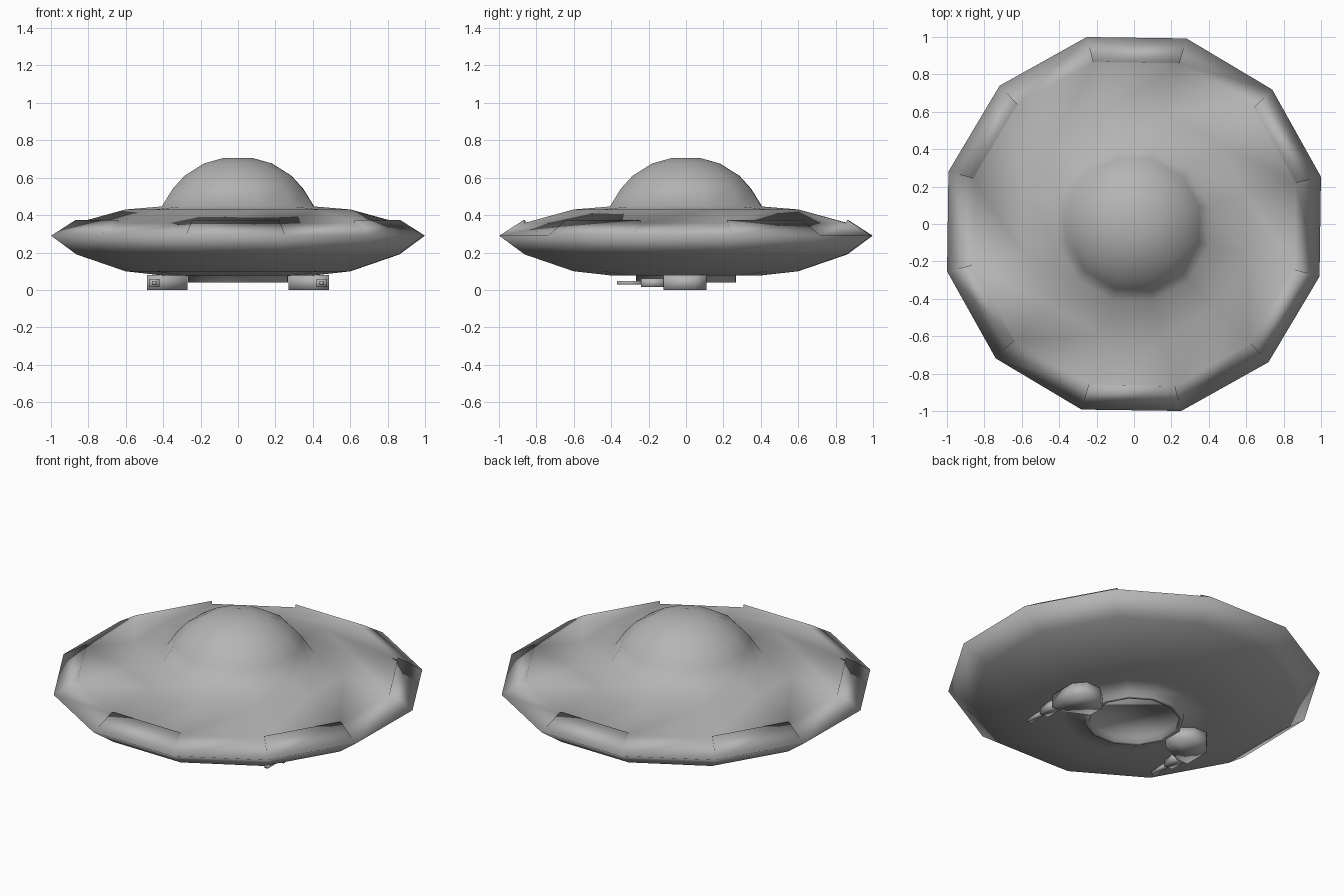
import bpy, bmesh, math

if "Cube" in bpy.data.objects:
    bpy.data.objects.remove(bpy.data.objects["Cube"])

SIDES = 12
TURN = math.radians(14.2)

grey = bpy.data.materials.new("hull_grey")
grey.diffuse_color = (0.46, 0.46, 0.46, 1)
grey.use_nodes = True
grey.node_tree.nodes["Principled BSDF"].inputs["Base Color"].default_value = grey.diffuse_color


def finish(name, bm):
    """Turn a bmesh into a fully smooth-shaded grey object."""
    bmesh.ops.recalc_face_normals(bm, faces=bm.faces)
    for f in bm.faces:
        f.smooth = True
    me = bpy.data.meshes.new(name)
    bm.to_mesh(me)
    bm.free()
    me.materials.append(grey)
    ob = bpy.data.objects.new(name, me)
    bpy.context.collection.objects.link(ob)
    return ob


def polar(r, z, k):
    a = TURN + k * 2 * math.pi / SIDES
    return (r * math.cos(a), r * math.sin(a), z)


def prism(bm, outline, z0, z1):
    face = bm.faces.new([bm.verts.new((x, y, z0)) for x, y in outline])
    up = bmesh.ops.extrude_face_region(bm, geom=[face])['geom']
    bmesh.ops.translate(bm, vec=(0, 0, z1 - z0),
                        verts=[v for v in up if isinstance(v, bmesh.types.BMVert)])


def box(bm, x0, x1, y0, y1, z0, z1):
    prism(bm, [(x0, y0), (x1, y0), (x1, y1), (x0, y1)], z0, z1)


# Saucer body in one skin: hatch recess, hatch ring, hull, rim, dome
profile = [(0.25, 0.074), (0.25, 0.04), (0.275, 0.04), (0.275, 0.076), (0.41, 0.077),
           (0.62, 0.10), (0.89, 0.19), (1.03, 0.29), (0.89, 0.358), (0.62, 0.43),
           (0.42, 0.446), (0.36, 0.54), (0.295, 0.61), (0.187, 0.676), (0.08, 0.705)]
RIM = 7
bm = bmesh.new()
rings = [[bm.verts.new(polar(r, z, k)) for k in range(SIDES)] for r, z in profile]
for i, (a, b) in enumerate(zip(rings, rings[1:])):
    for k in range(SIDES):
        j = (k + 1) % SIDES
        if i == RIM and k % 2 == 0:
            # Raised rim flap on every other side
            t0, t1 = (bm.verts.new(polar(0.895, 0.374, n)) for n in (k, j))
            for f in ((a[k], a[j], t1, t0), (t0, t1, b[j], b[k]),
                      (a[k], t0, b[k]), (a[j], b[j], t1)):
                bm.faces.new(f)
        else:
            bm.faces.new((a[k], a[j], b[j], b[k]))
bm.faces.new(rings[0])
bm.faces.new(rings[-1])
finish("saucer_body", bm)

# Gun pods with stepped square barrels, left and right
for side, name in ((1, "right_gun"), (-1, "left_gun")):
    bm = bmesh.new()
    prism(bm, [(0.41, -0.12), (0.485, -0.12), (0.485, 0.05), (0.43, 0.11),
               (0.34, 0.11), (0.27, 0.05), (0.27, -0.05)], 0.0, 0.08)
    box(bm, 0.42, 0.475, -0.24, -0.11, 0.015, 0.06)
    box(bm, 0.436, 0.459, -0.37, -0.23, 0.028, 0.048)
    bmesh.ops.scale(bm, vec=(side, 1, 1), verts=bm.verts)
    finish(name, bm)
